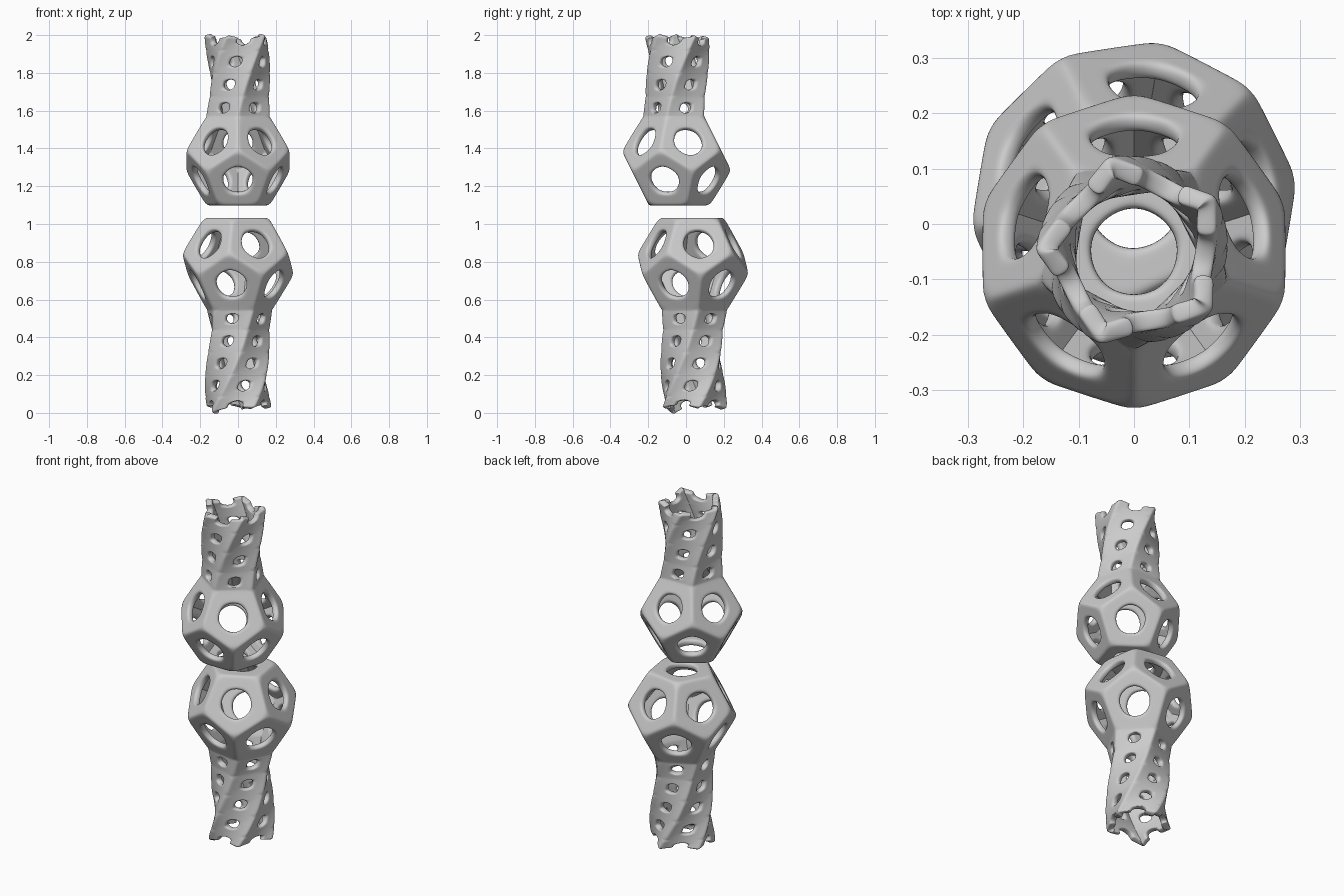
import bpy, bmesh
from math import sin, cos, radians
from mathutils import Vector

if "Cube" in bpy.data.objects:
    bpy.data.objects.remove(bpy.data.objects["Cube"])

WALL = 0.036


def polar(rad, deg, z):
    return Vector((rad * cos(radians(deg)), rad * sin(radians(deg)), z))


def subdivide(points, n=4, closed=True):
    """Sample n points along every edge of a polygon or open path."""
    out = []
    count = len(points) if closed else len(points) - 1
    for i in range(count):
        a, b = points[i], points[(i + 1) % len(points)]
        out += [a.lerp(b, j / n) for j in range(n)]
    return out if closed else out + [points[-1]]


def perforated_cell(bm, border, centre, radius, place=lambda p: p, closed=True):
    """Rings of quads running from a border to a round hole."""
    hole = [centre + (p - centre).normalized() * radius for p in border]
    rings = [border,
             [p.lerp(q, 0.3) for p, q in zip(border, hole)],
             [p.lerp(q, 0.72) for p, q in zip(border, hole)],
             hole]
    rings = [[bm.verts.new(place(p)) for p in ring] for ring in rings]
    n = len(border)
    for a, b in zip(rings, rings[1:]):
        for i in range(n if closed else n - 1):
            j = (i + 1) % n
            bm.faces.new((a[i], a[j], b[j], b[i]))


def build_module(name, R, a0, face_z, y, flip, rows, pitch, end, tips):
    bm = bmesh.new()

    # twelve-sided cage, open where the tube leaves it
    def ring(rad, z, turn):
        return [polar(rad * R, a0 + turn + 72 * k, (z - 0.7947) * R) for k in range(5)]
    top, upper = ring(0.607, 0.7947, 0), ring(0.982, 0.1876, 0)
    lower, base = ring(0.982, -0.1876, 36), ring(0.607, -0.7947, 36)
    faces = [base[::-1]]
    for k in range(5):
        j = (k + 1) % 5
        faces.append([upper[k], lower[k], upper[j], top[j], top[k]])
        faces.append([lower[k], base[k], base[j], lower[j], upper[j]])
    for f in faces:
        perforated_cell(bm, subdivide(f), sum(f, Vector()) / 5, 0.262 * R)

    # twisted five-sided tube with rows of holes and a notched open end
    r_face, side = 0.607 * R, 0.2

    def corner(k, d):
        t = min(1.0, d / 0.1)
        rad = r_face + (0.170 - r_face) * t + 0.012 * max(0, d - 0.1) / 0.35
        return polar(rad, a0 + 72 * k + 70 * d + 130 * d * d, d)

    first = 0.045
    centres = [first + pitch * i for i in range(rows + 1)]
    borders = [0] + [c + pitch / 2 for c in centres[:-1]] + [end]
    for k in range(5):
        for i, c in enumerate(centres):
            lo, hi = borders[i], borders[i + 1]
            last = i == rows

            def place(p):
                s, d = p.x / side, p.y
                if last:
                    tip = tips[k] * (1 - s) + tips[(k + 1) % 5] * s
                    d -= tip * (d - lo) / (hi - lo)
                return corner(k, d).lerp(corner(k + 1, d), s)

            box = [Vector((0, lo, 0)), Vector((side, lo, 0)),
                   Vector((side, hi, 0)), Vector((0, hi, 0))]
            if last:
                path = [box[3], box[0], box[1], box[2]]
                perforated_cell(bm, subdivide(path, closed=False),
                                Vector((side / 2, c, 0)), 0.034, place, False)
            else:
                perforated_cell(bm, subdivide(box),
                                Vector((side / 2, c, 0)), 0.029, place)

    bmesh.ops.remove_doubles(bm, verts=bm.verts, dist=1e-4)
    for f in bm.faces:
        f.smooth = True
    mesh = bpy.data.meshes.new(name)
    bm.to_mesh(mesh)
    bm.free()
    ob = bpy.data.objects.new(name, mesh)
    bpy.context.collection.objects.link(ob)
    ob.location = (0, y, face_z)
    if flip:
        ob.rotation_euler.x = radians(180)

    # wall thickness, then soft rounding
    solid = ob.modifiers.new("wall", 'SOLIDIFY')
    solid.thickness, solid.offset, solid.use_even_offset = WALL, -1, True
    sub = ob.modifiers.new("rounding", 'SUBSURF')
    sub.levels = sub.render_levels = 2
    return ob


build_module("upper_cage_and_tube", 0.297, 270, 1.57, -0.05, False,
             3, 0.122, 0.434, [0.0, 0.005, 0.012, 0.0, 0.008])
build_module("lower_cage_and_tube", 0.308, -8.5, 0.543, 0.037, True,
             4, 0.118, 0.547, [0.03, 0.0, 0.035, 0.025, 0.03])
